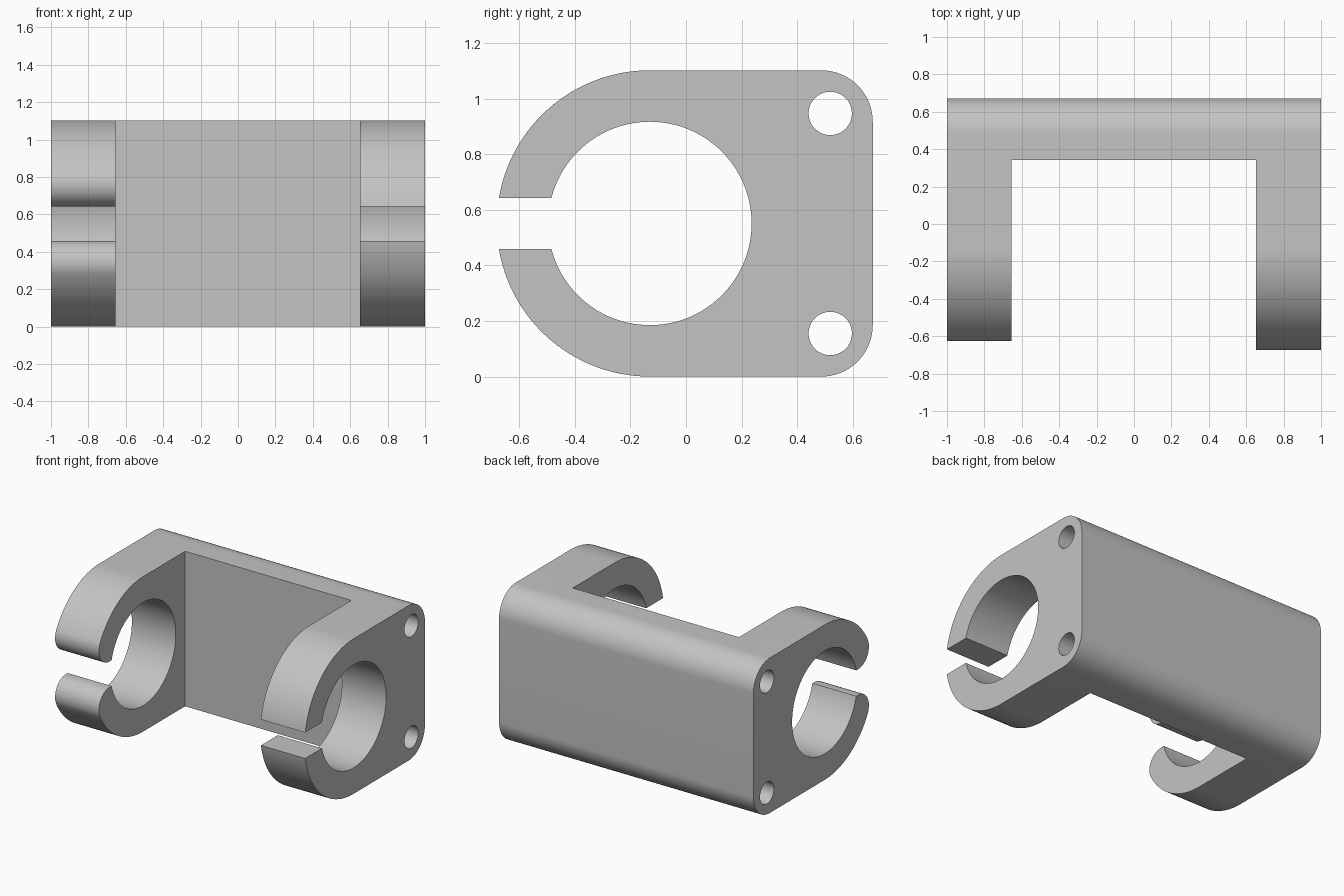
import bpy, bmesh
from math import pi, sin, cos, asin, atan2, sqrt, radians
from mathutils import Matrix, Vector

old = bpy.data.objects.get("Cube")
if old:
    bpy.data.objects.remove(old, do_unlink=True)

MID = 0.551                    # height of the symmetry plane
CY, R_OUT, R_IN = -0.13, 0.551, 0.366   # clip ring
GAP, TIP = 0.092, 0.118        # half slot height, rounded tip radius
BACK, CORNER = 0.672, 0.185
WEB_FRONT = 0.341

grey = bpy.data.materials.new("light grey")
grey.use_nodes = True
colour = (0.55, 0.55, 0.55, 1)
grey.diffuse_color = colour
grey.node_tree.nodes["Principled BSDF"].inputs["Base Color"].default_value = colour


def arc(cy, cz, r, a, b, n):
    return [(cy + r * cos(a + (b - a) * i / n), cz + r * sin(a + (b - a) * i / n))
            for i in range(n + 1)]


def outline(rounded):
    """Clip side profile: upper half, then its mirror image."""
    half = arc(CY, 0, R_IN, 0, pi - asin(GAP / R_IN), 48)
    start = pi - asin(GAP / R_OUT)
    if rounded:
        fz = GAP + TIP
        fy = -sqrt((R_OUT - TIP) ** 2 - fz ** 2)
        start = atan2(fz, fy)
        half += arc(CY + fy, fz, TIP, 1.5 * pi, start, 20)[:-1]
    half += arc(CY, 0, R_OUT, start, pi / 2, 36)
    half += arc(BACK - CORNER, MID - CORNER, CORNER, pi / 2, 0, 18)
    return half + [(y, -z) for y, z in reversed(half)][:-1]


def extrude_half(name, rounded, x0, x1):
    """Extrude the profile with its two screw holes along x."""
    bm = bmesh.new()
    loops = [outline(rounded)]
    loops += [arc(0.519, s * 0.396, 0.078, 0, 2 * pi, 40)[:-1] for s in (1, -1)]
    for loop in loops:
        vs = [bm.verts.new((x0, y, z + MID)) for y, z in loop]
        for i, v in enumerate(vs):
            bm.edges.new((vs[i - 1], v))
    bmesh.ops.triangle_fill(bm, edges=bm.edges[:], use_beauty=True)
    new = bmesh.ops.extrude_face_region(bm, geom=bm.faces[:], use_keep_orig=True)["geom"]
    bmesh.ops.translate(bm, vec=Vector((x1 - x0, 0, 0)),
                        verts=[g for g in new if isinstance(g, bmesh.types.BMVert)])
    bmesh.ops.recalc_face_normals(bm, faces=bm.faces[:])
    return to_object(bm, name)


def to_object(bm, name):
    mesh = bpy.data.meshes.new(name)
    bm.to_mesh(mesh)
    bm.free()
    mesh.materials.append(grey)
    ob = bpy.data.objects.new(name, mesh)
    bpy.context.collection.objects.link(ob)
    return ob


# Block that opens the space between the two clips
xa, xb, ya = -0.655, 0.652, -1.5
bm = bmesh.new()
bmesh.ops.create_cube(bm, size=1, matrix=Matrix.Translation(
    ((xa + xb) / 2, (ya + WEB_FRONT) / 2, MID)) @ Matrix.Diagonal((xb - xa, WEB_FRONT - ya, 3, 1)))
cutter = to_object(bm, "opening_cutter")
cutter.hide_render = True

# Two halves, each with its own clip, cut and welded at the middle
halves = [extrude_half("left_half", False, 0, 1), extrude_half("right_half", True, -1, 0)]
for ob in halves:
    mod = ob.modifiers.new("opening", 'BOOLEAN')
    mod.operation, mod.solver, mod.object = 'DIFFERENCE', 'EXACT', cutter
bpy.context.view_layer.update()
deps = bpy.context.evaluated_depsgraph_get()
bm = bmesh.new()
for ob in halves:
    mesh = bpy.data.meshes.new_from_object(ob.evaluated_get(deps))
    bm.from_mesh(mesh)
    bpy.data.meshes.remove(mesh)
seam = [f for f in bm.faces if all(abs(v.co.x) < 1e-4 for v in f.verts)]
bmesh.ops.delete(bm, geom=seam, context='FACES')
bmesh.ops.remove_doubles(bm, verts=bm.verts[:], dist=1e-4)
bmesh.ops.recalc_face_normals(bm, faces=bm.faces[:])
for f in bm.faces:
    f.material_index = 0
for ob in halves + [cutter]:
    bpy.data.objects.remove(ob, do_unlink=True)

bracket = to_object(bm, "double_clip_bracket")
bpy.ops.object.select_all(action='DESELECT')
bracket.select_set(True)
bpy.context.view_layer.objects.active = bracket
bpy.ops.object.shade_smooth_by_angle(angle=radians(25))
